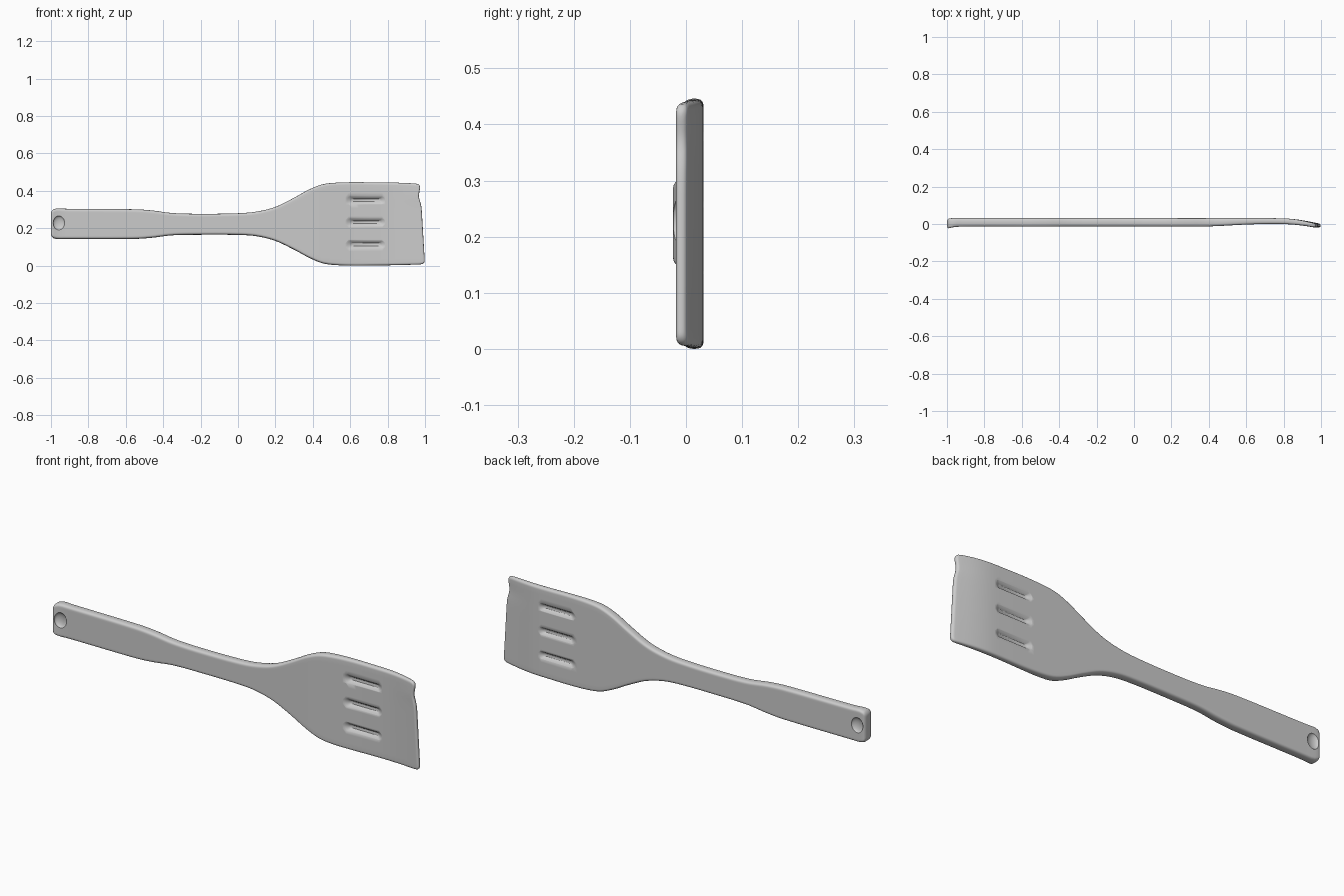
import bpy, bmesh, math

if "Cube" in bpy.data.objects:
    bpy.data.objects.remove(bpy.data.objects["Cube"])

# Stations along the length: x, bottom z, top z, front y, back y
STATIONS = [
    (-1.00, .148, .300, -.027, .030), (-.97, .142, .306, -.018, .031),
    (-.92, .142, .304, -.014, .031), (-.55, .143, .301, -.014, .031),
    (-.46, .149, .295, -.014, .031), (-.35, .162, .281, -.013, .031),
    (-.20, .165, .277, -.013, .031), (0.00, .164, .280, -.013, .031),
    (.10, .157, .289, -.013, .031), (.20, .132, .314, -.013, .031),
    (.30, .085, .363, -.013, .031), (.38, .042, .407, -.013, .031),
    (.45, .013, .434, -.011, .031), (.52, .003, .443, -.007, .031),
    (.62, .000, .446, -.002, .031), (.72, .001, .445, .000, .031),
    (.82, .002, .444, -.001, .029), (.90, .004, .442, -.007, .020),
    (1.00, .007, .437, -.019, .001)]
EDGE = (0, .0005, .002, .005, .009, .014)
R = EDGE[-1]


def section(x):
    """Smooth cubic interpolation between stations."""
    i = max(k for k in range(len(STATIONS) - 1) if STATIONS[k][0] <= x)
    s = STATIONS
    a, b = s[i], s[i + 1]
    p, n = s[max(i - 1, 0)], s[min(i + 2, len(s) - 1)]
    h = b[0] - a[0]
    t = (x - a[0]) / h
    out = []
    for k in range(1, 5):
        m0 = (b[k] - p[k]) / (b[0] - p[0]) * h
        m1 = (n[k] - a[k]) / (n[0] - a[0]) * h
        out.append((2*t**3 - 3*t*t + 1) * a[k] + (t**3 - 2*t*t + t) * m0
                   + (3*t*t - 2*t**3) * b[k] + (t**3 - t*t) * m1)
    return out


def roundness(d):
    t = min(max(d / R, 0), 1)
    return (1 - (1 - t)**2.6)**(1 / 2.6)


def spread(lo, hi, n):
    """Positions from lo to hi, clustered at both ends for the rounded rim."""
    mid = [lo + R + (hi - lo - 2*R) * k / n for k in range(1, n)]
    return [lo + e for e in EDGE] + mid + [hi - e for e in reversed(EDGE)]


def finish(bm, name):
    bmesh.ops.recalc_face_normals(bm, faces=bm.faces)
    me = bpy.data.meshes.new(name)
    bm.to_mesh(me)
    bm.free()
    ob = bpy.data.objects.new(name, me)
    bpy.context.collection.objects.link(ob)
    return ob


# Spatula body: front and back skins meeting in a rounded rim
bm = bmesh.new()
skins = ([], [])
for x in spread(-1, 1, 110):
    lo, hi, front, back = section(x)
    dx = min(x + 1, 1 - x)
    c = max(.022 - dx, 0)
    inset = .022 - math.sqrt(max(.022**2 - c*c, 0))
    lo, hi = lo + inset, hi - inset
    rows = ([], [])
    w = min(max((x - .75) / .25, 0), 1)**2
    for z in spread(lo, hi, 20):
        half = (back - front) / 2 * roundness(min(z - lo, hi - z)) * roundness(dx)
        mid = (front + back) / 2
        # slanted, slightly worn blade tip
        px = x - w * (.026 * z / .44 + .011 * math.exp(-((z - .37) / .035)**2))
        for row, sgn in zip(rows, (-1, 1)):
            row.append(bm.verts.new((px, mid + sgn * half, z)))
    for skin, row in zip(skins, rows):
        skin.append(row)
for skin in skins:
    for a, b in zip(skin, skin[1:]):
        for j in range(len(a) - 1):
            bm.faces.new((a[j], a[j+1], b[j+1], b[j]))
bmesh.ops.remove_doubles(bm, verts=bm.verts, dist=.00002)
body = finish(bm, "spatula")


def slot_cutter(x, y, z, side):
    """Tapered capsule reaching outward from depth y."""
    bm = bmesh.new()
    rings = []
    for off, half_len, rad in ((0, .078, .007), (.004, .083, .010),
                               (.009, .088, .014), (.0125, .092, .020), (.03, .10, .045)):
        ring = []
        for k in range(24):
            a = 2 * math.pi * (k + .5) / 24
            cx = (half_len - .012) * (1 if math.cos(a) > 0 else -1)
            ring.append(bm.verts.new((x + cx + rad * math.cos(a), y + side * off,
                                      z + rad * math.sin(a))))
        rings.append(ring)
    for a, b in zip(rings, rings[1:]):
        for k in range(24):
            bm.faces.new((a[k], a[(k+1) % 24], b[(k+1) % 24], b[k]))
    bm.faces.new(rings[0])
    bm.faces.new(rings[-1])
    return finish(bm, "slot_cutter")


# Three blade slots recessed from both sides, leaving a thin web
cutters = []
for z in (.350, .232, .113):
    for side in (-1, 1):
        cutters.append(slot_cutter(.685, .0155 + side * .0025, z, side))

# Shallow hanging dimple on both sides of the handle end
for y in (-.019, .034):
    bm = bmesh.new()
    bmesh.ops.create_uvsphere(bm, u_segments=32, v_segments=16, radius=1)
    for v in bm.verts:
        v.co = (-.957 + v.co.x * .032, y + v.co.y * .016, .228 + v.co.z * .038)
    cutters.append(finish(bm, "dimple_cutter"))

for cutter in cutters:
    cutter.hide_render = True
    cutter.hide_set(True)
    mod = body.modifiers.new("cut", 'BOOLEAN')
    mod.operation = 'DIFFERENCE'
    mod.solver = 'EXACT'
    mod.object = cutter

# Bake the cuts, drop the helpers, shade smooth
bpy.context.view_layer.objects.active = body
body.select_set(True)
for mod in list(body.modifiers):
    bpy.ops.object.modifier_apply(modifier=mod.name)
for cutter in cutters:
    bpy.data.objects.remove(cutter)
bpy.ops.object.shade_smooth_by_angle(angle=math.radians(40))
